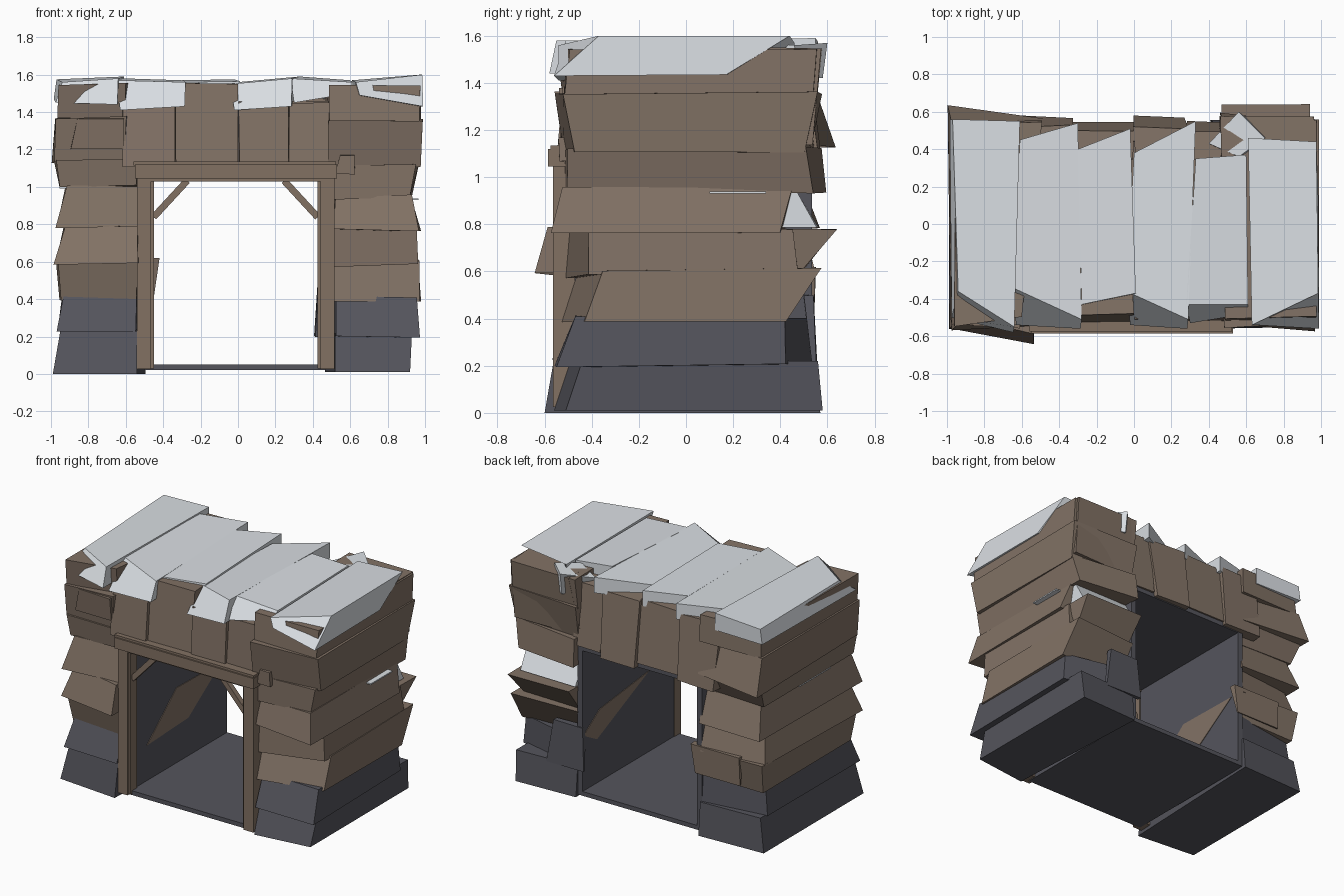
import bpy, random
from mathutils import Vector

random.seed(4)


def material(name, rgb):
    m = bpy.data.materials.new(name)
    m.diffuse_color = (*rgb, 1)
    return m


BROWN = material("brown_rock", (0.225, 0.17, 0.132))
GREY = material("grey_rock", (0.09, 0.09, 0.108))
SNOW = material("snow", (0.70, 0.735, 0.77))
WOOD = material("wood", (0.225, 0.165, 0.124))


def hexa(name, mat, bottom, top):
    """Six-sided block from two quads listed counter-clockwise from above."""
    me = bpy.data.meshes.new(name)
    faces = [(3, 2, 1, 0), (4, 5, 6, 7)]
    faces += [(i, (i + 1) % 4, (i + 1) % 4 + 4, i + 4) for i in range(4)]
    me.from_pydata([tuple(v) for v in bottom + top], [], faces)
    me.materials.append(mat)
    ob = bpy.data.objects.new(name, me)
    bpy.context.collection.objects.link(ob)
    return ob


def rect(x0, x1, y0, y1, z, j=0.0):
    r = random.uniform
    return [(x + r(-j, j), y + r(-j, j), z + r(-j, j) * 0.6)
            for x, y in ((x0, y0), (x1, y0), (x1, y1), (x0, y1))]


def box(name, mat, x0, x1, y0, y1, z0, z1):
    return hexa(name, mat, rect(x0, x1, y0, y1, z0), rect(x0, x1, y0, y1, z1))


def rock(name, mat, x, y, z, top_x, top_y, j=0.012):
    """Rough stone whose top rectangle differs from its bottom one."""
    return hexa(name, mat, rect(*x, *y, z[0], j), rect(*top_x, *top_y, z[1], j))


# Stacked side slabs: bottom/top height, outer x, front y, back y (each low, high),
# then how far the inner corners are shifted at the front and the back
def pile(side, sign, front_in, upper_in, back_in, layers):
    for i, (z0, z1, xb, xt, fb, ft, bb, bt, df, db) in enumerate(layers):
        j = 0.0 if i == 0 else 0.009
        fin = upper_in if i > 5 else front_in
        quads = []
        for z, x, f, b in ((z0, xb, fb, bb), (z1, xt, ft, bt)):
            q = [(sign * fin, f + df, z), (sign * x, f, z), (sign * x, b, z), (sign * back_in, b + db, z)]
            q = [tuple(c + random.uniform(-j, j) for c in p) for p in q]
            quads.append(q if sign > 0 else q[::-1])
        hexa(f"{side}_slab_{i + 1}", GREY if i < 2 else BROWN, *quads)


pile("right", 1, 0.518, 0.48, 0.465, [
    (0.01, 0.22, 0.92, 0.93, -0.51, -0.44, 0.58, 0.56, -0.05, -0.02),
    (0.20, 0.41, 0.97, 0.95, -0.55, -0.47, 0.43, 0.42, 0.00, 0.11),
    (0.39, 0.61, 0.97, 0.97, -0.43, -0.36, 0.43, 0.58, -0.10, -0.03),
    (0.58, 0.78, 0.96, 0.95, -0.42, -0.41, 0.47, 0.46, -0.09, 0.00),
    (0.77, 0.95, 0.97, 0.93, -0.57, -0.52, 0.40, 0.45, 0.04, 0.02),
    (0.94, 1.12, 0.92, 0.96, -0.50, -0.51, 0.54, 0.51, -0.01, 0.06),
    (1.10, 1.36, 0.97, 0.98, -0.48, -0.53, 0.50, 0.55, -0.03, 0.02),
    (1.33, 1.54, 0.975, 0.97, -0.52, -0.50, 0.53, 0.56, 0.00, 0.01)])
pile("left", -1, 0.54, 0.60, 0.495, [
    (0.00, 0.23, 0.99, 0.95, -0.56, -0.52, 0.55, 0.53, -0.04, 0.02),
    (0.22, 0.42, 0.97, 0.94, -0.55, -0.48, 0.48, 0.46, -0.02, 0.06),
    (0.40, 0.60, 0.95, 0.97, -0.48, -0.53, 0.50, 0.54, -0.02, 0.00),
    (0.59, 0.79, 0.98, 0.93, -0.55, -0.49, 0.52, 0.46, -0.09, 0.03),
    (0.78, 1.00, 0.97, 0.92, -0.57, -0.51, 0.56, 0.48, 0.02, 0.00),
    (1.00, 1.15, 0.96, 0.98, -0.50, -0.52, 0.50, 0.57, -0.01, -0.02),
    (1.13, 1.37, 0.99, 0.97, -0.51, -0.54, 0.64, 0.56, 0.00, -0.07),
    (1.36, 1.55, 0.97, 0.96, -0.53, -0.54, 0.54, 0.53, 0.05, 0.01)])

# Extra stones jutting from the fronts and backs of the piles
rock("right_back_ledge", BROWN, (0.47, 0.92), (0.3, 0.50), (0.60, 0.78), (0.46, 0.93), (0.3, 0.63))
rock("snow_ledge", SNOW, (0.47, 0.90), (0.2, 0.56), (0.785, 0.95), (0.47, 0.90), (0.2, 0.46), 0.005)
rock("right_back_stone", GREY, (0.41, 0.7), (0.535, 0.555), (0.2, 0.5), (0.43, 0.65), (0.5, 0.54), 0.004)
rock("left_back_stone", BROWN, (-0.8, -0.45), (0.537, 0.545), (0.42, 0.62), (-0.8, -0.42), (0.5, 0.55), 0.002)
rock("left_front_stone", BROWN, (-0.9, -0.62), (-0.53, -0.3), (1.2, 1.37), (-0.85, -0.62), (-0.55, -0.3))

# Rock mass over the opening, with facing blocks at front and back
box("upper_core", BROWN, -0.6, 0.55, -0.42, 0.44, 1.08, 1.46)
edges = [-0.62, -0.33, 0.0, 0.28, 0.50]
tops = [1.43, 1.55, 1.46, 1.45]
for i, (a, b) in enumerate(zip(edges, edges[1:])):
    d = 0.02 * (i % 2)
    rock(f"front_header_{i + 1}", BROWN, (a, b), (-0.54 + d, -0.35), (1.1, tops[i]),
         (a, b), (-0.51 + d, -0.35))
    rock(f"back_header_{i + 1}", BROWN, (a, b), (0.35, 0.57 - d), (1.05 + d, 1.5),
         (a, b), (0.35, 0.52 - d))
rock("back_corner_stone", BROWN, (0.44, 0.95), (0.3, 0.53), (1.14, 1.55), (0.5, 0.96), (0.3, 0.58))
rock("header_chip", BROWN, (0.52, 0.63), (-0.54, -0.45), (1.07, 1.17), (0.54, 0.62), (-0.535, -0.45), 0.006)


# Snow slabs: top corners in plan, top heights left/right, front lip corners (y, z)
def snow(i, fl, fr, br, bl, zl, zr, lip_l, lip_r):
    top = [(*fl, zl - 0.01), (*fr, zr - 0.01), (*br, zr), (*bl, zl)]
    low = [(fl[0] + 0.02, *lip_l), (fr[0] - 0.005, *lip_r), (*br, zr - 0.11), (*bl, zl - 0.11)]
    hexa(f"snow_slab_{i}", SNOW, low, top)


# End slabs drape over the outer edges
hexa("snow_slab_1", SNOW,
     [(-0.975, -0.50, 1.45), (-0.645, -0.58, 1.44), (-0.61, 0.55, 1.47), (-0.985, 0.56, 1.47)],
     [(-0.94, -0.36, 1.56), (-0.64, -0.55, 1.58), (-0.61, 0.55, 1.59), (-0.97, 0.56, 1.575)])
snow(2, (-0.65, -0.34), (-0.28, -0.51), (-0.30, 0.54), (-0.61, 0.45), 1.58, 1.57, (-0.54, 1.41), (-0.56, 1.43))
snow(3, (-0.28, -0.43), (0.01, -0.37), (-0.02, 0.51), (-0.30, 0.40), 1.57, 1.575, (-0.44, 1.46), (-0.38, 1.47))
snow(4, (-0.04, -0.36), (0.29, -0.51), (0.33, 0.55), (0.00, 0.38), 1.56, 1.59, (-0.54, 1.41), (-0.56, 1.43))
snow(5, (0.28, -0.43), (0.61, -0.43), (0.60, 0.37), (0.33, 0.35), 1.59, 1.57, (-0.53, 1.45), (-0.48, 1.50))
hexa("snow_slab_6", SNOW,
     [(0.65, -0.54, 1.49), (0.99, -0.56, 1.43), (0.985, 0.17, 1.435), (0.61, 0.46, 1.46)],
     [(0.63, -0.54, 1.56), (0.985, -0.37, 1.60), (0.975, 0.44, 1.60), (0.61, 0.46, 1.57)])
# Broken snow at the back of the roof
hexa("snow_lump", SNOW,
     [(0.46, 0.40, 1.42), (0.62, 0.34, 1.42), (0.72, 0.48, 1.42), (0.56, 0.58, 1.42)],
     [(0.40, 0.43, 1.52), (0.56, 0.36, 1.56), (0.70, 0.46, 1.56), (0.56, 0.60, 1.57)])
# Thin snow patches on the side slabs
box("right_snow_patch", SNOW, 0.86, 0.965, 0.1, 0.34, 0.93, 0.939)
box("left_snow_patch", SNOW, -0.955, -0.86, -0.25, 0.1, 0.99, 0.998)

# Tunnel lining
XL, XR = -0.46, 0.43
box("tunnel_floor", GREY, XL - 0.04, XR + 0.04, -0.535, 0.535, 0.02, 0.05)
box("tunnel_ceiling", GREY, XL - 0.04, XR + 0.04, -0.5, 0.535, 1.04, 1.08)
box("tunnel_wall_left", GREY, XL - 0.04, XL, -0.5, 0.535, 0.03, 1.05)
box("tunnel_wall_right", GREY, XR, XR + 0.04, -0.5, 0.535, 0.03, 1.05)


# Rock faces showing through the tunnel walls
def wall_plate(name, x, outline):
    hexa(name, BROWN, [(x - 0.004, y, z) for y, z in outline],
         [(x + 0.004, y, z) for y, z in outline])


wall_plate("left_wall_rock", XL, [(-0.36, 0.3), (0.1, 0.32), (0.47, 0.57), (-0.03, 0.58)])
wall_plate("right_wall_rock", XR, [(-0.2, 0.62), (0.38, 0.36), (0.53, 0.44), (0.35, 0.56)])

# Timber frame: posts, inner trims, lintel and braces
for side, outer, inner, s in (("left", -0.54, -0.465, 1), ("right", 0.515, 0.44, -1)):
    a, b = sorted((outer, inner))
    box(f"{side}_post", WOOD, a, b, -0.565, -0.47, 0.025, 1.05)
    a, b = sorted((inner, inner + s * 0.015))
    box(f"{side}_post_trim", WOOD, a, b, -0.55, -0.48, 0.03, 1.05)
    p, q = Vector((inner, -0.52, 0.85)), Vector((inner + s * 0.18, -0.52, 1.045))
    w = Vector((0.027 * s, 0, -0.024))
    d = Vector((0, 0.018, 0))
    low, top = [p - d, p + w - d, p + w + d, p + d], [q - d, q + w - d, q + w + d, q + d]
    if s < 0:
        low, top = low[::-1], top[::-1]
    hexa(f"{side}_brace", WOOD, low, top)
box("lintel", WOOD, -0.55, 0.53, -0.585, -0.47, 1.045, 1.12)
box("lintel_cap", WOOD, -0.56, 0.525, -0.575, -0.47, 1.115, 1.135)
box("lintel_trim", WOOD, -0.535, 0.51, -0.565, -0.47, 1.03, 1.05)
